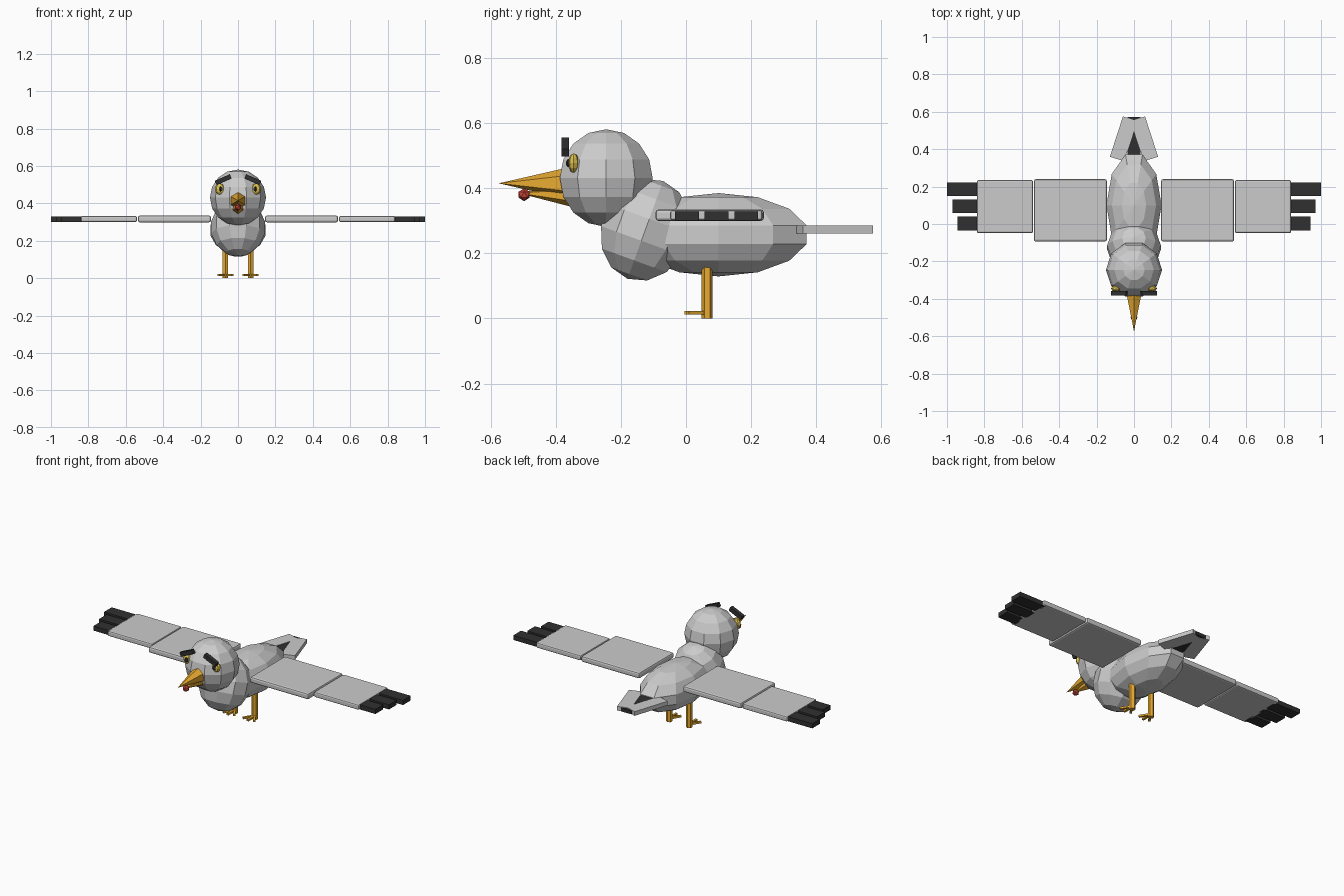
import bpy, math
from mathutils import Vector

if "Cube" in bpy.data.objects:
    bpy.data.objects.remove(bpy.data.objects["Cube"])

def mat(name, rgb):
    m = bpy.data.materials.new(name)
    m.diffuse_color = (*rgb, 1)
    m.use_nodes = True
    m.node_tree.nodes["Principled BSDF"].inputs["Base Color"].default_value = m.diffuse_color
    return m

ORANGE = mat("orange", (0.8, 0.4, 0.03))
DARK = mat("dark", (0.03, 0.03, 0.03))
YELLOW = mat("yellow", (0.75, 0.55, 0.08))
RED = mat("red", (0.6, 0.06, 0.04))

def finish(name, material):
    o = bpy.context.object
    o.name = name
    if material:
        o.data.materials.append(material)
    return o

def ball(name, loc, radii, seg=10, rings=7, rot=(0, 0, 0), material=None):
    bpy.ops.mesh.primitive_uv_sphere_add(segments=seg, ring_count=rings, radius=1, location=loc, rotation=rot)
    o = finish(name, material)
    o.scale = radii
    return o

def box(name, loc, size, rot=(0, 0, 0), material=None, bevel=0):
    bpy.ops.mesh.primitive_cube_add(size=1, location=loc, rotation=rot)
    o = finish(name, material)
    o.scale = size
    if bevel:
        bpy.ops.object.transform_apply(location=False, rotation=False, scale=True)
        b = o.modifiers.new("bevel", 'BEVEL')
        b.width, b.segments = bevel, 2
    return o

def cone(name, base, tip, r, r2=0, sides=6, material=None):
    a, b = Vector(base), Vector(tip)
    d = b - a
    bpy.ops.mesh.primitive_cone_add(vertices=sides, radius1=r, radius2=r2, depth=d.length, location=(a + b) / 2)
    o = finish(name, material)
    o.rotation_euler = d.to_track_quat('Z', 'Y').to_euler()
    return o

# Body, chest and head
ball("body", (0, 0.1, 0.257), (0.151, 0.292, 0.128))
ball("chest", (0, -0.125, 0.272), (0.147, 0.142, 0.16), rot=(math.radians(-20), 0, 0))
ball("head", (0, -0.245, 0.431), (0.15, 0.15, 0.15), rings=8)

# Beak with red spot
cone("upper_beak", (0, -0.365, 0.415), (0, -0.575, 0.415), 0.048, material=ORANGE)
cone("lower_beak", (0, -0.355, 0.378), (0, -0.515, 0.385), 0.034, material=ORANGE)
bpy.ops.mesh.primitive_ico_sphere_add(subdivisions=1, radius=0.02, location=(0, -0.497, 0.38))
finish("beak_spot", RED)

# Tail: dark middle feather
box("tail_middle", (0, 0.455, 0.272), (0.07, 0.235, 0.02), material=DARK)

for s, side in ((-1, "right"), (1, "left")):
    # Tail side feathers converging at the tip
    box(side + "_tail_feather", (s * 0.056, 0.455, 0.273), (0.08, 0.226, 0.025), (0, 0, s * math.radians(18)))
    # Wing panels and finger feathers
    box(side + "_inner_wing", (s * 0.34, 0.073, 0.317), (0.39, 0.333, 0.036), bevel=0.01)
    box(side + "_outer_wing", (s * 0.69, 0.093, 0.317), (0.3, 0.283, 0.032), bevel=0.008)
    for i, end in enumerate((0.943, 0.97, 1.0)):
        box(f"{side}_wing_tip_{i}", (s * (end + 0.82) / 2, 0.003 + 0.091 * i, 0.315),
            (end - 0.82, 0.073, 0.028), material=DARK)
    # Eye, pupil and brow
    ball(side + "_eye", (s * 0.097, -0.345, 0.477), (0.026, 0.017, 0.03), 8, 6, material=YELLOW)
    ball(side + "_pupil", (s * 0.093, -0.36, 0.477), (0.012, 0.009, 0.013), 6, 5, material=DARK)
    box(side + "_brow", (s * 0.079, -0.371, 0.527), (0.088, 0.024, 0.025),
        (0, s * math.radians(24), 0), DARK)
    # Leg and toes
    cone(side + "_leg", (s * 0.067, 0.065, 0), (s * 0.067, 0.065, 0.17), 0.017, 0.017, material=ORANGE)
    for k in (-1, 0, 1):
        a = k * math.radians(32)
        box(f"{side}_toe_{k + 1}", (s * 0.067 + 0.035 * math.sin(a), 0.065 - 0.035 * math.cos(a), 0.018),
            (0.013, 0.07, 0.011), (0, 0, a), ORANGE)

# Body spheres: turn so a vertex points along y
for n in ("body", "chest", "head"):
    o = bpy.data.objects[n]
    for v in o.data.vertices:
        v.co.x, v.co.y = -v.co.y, v.co.x
